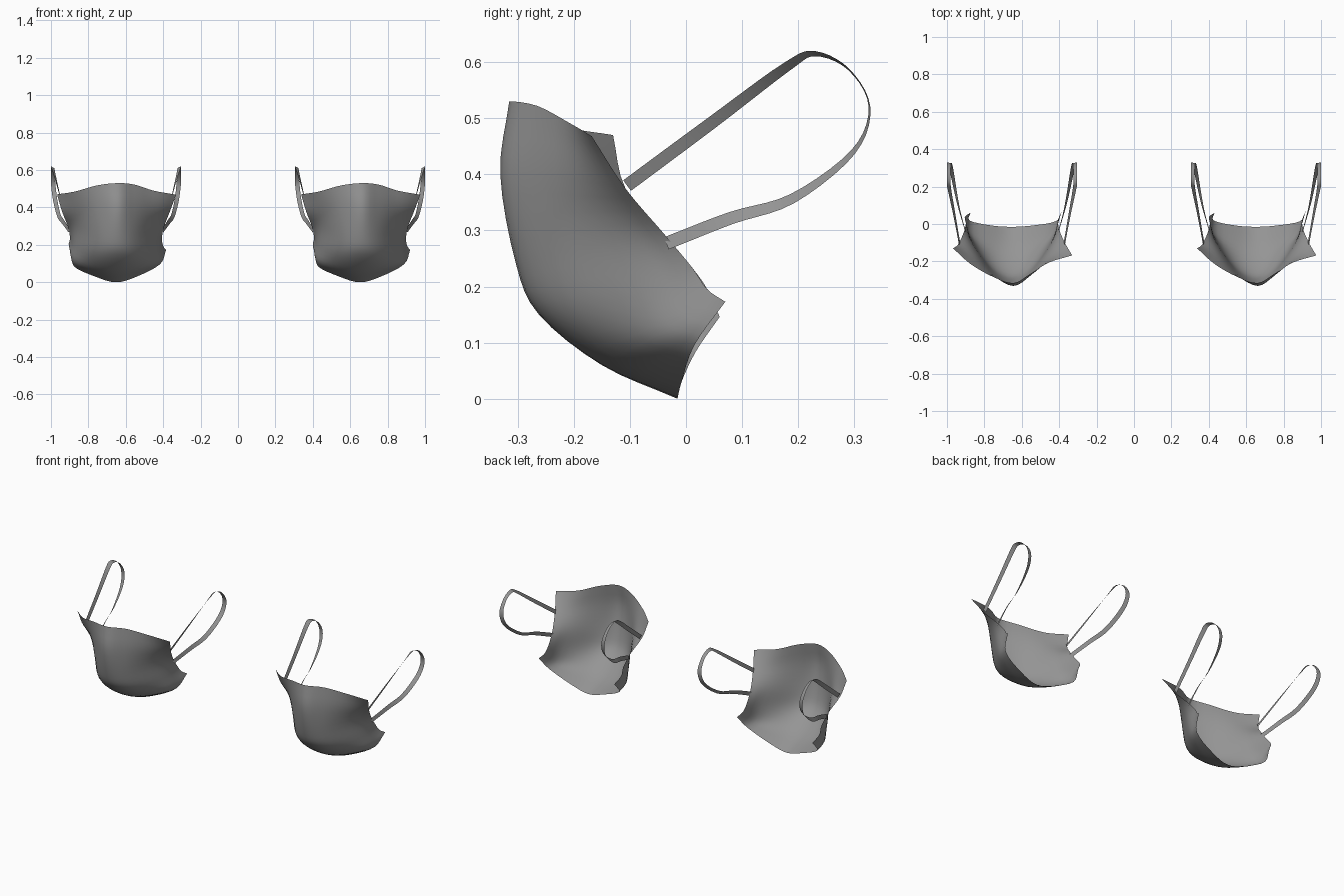
import bpy, math
from mathutils import Vector

if "Cube" in bpy.data.objects:
    bpy.data.objects.remove(bpy.data.objects["Cube"])

OFFSETS = (-0.6525, 0.6525)


def catmull(pts, n):
    """Smooth curve through pts, n samples per span."""
    p = [Vector(q) for q in pts]
    p = [2 * p[0] - p[1]] + p + [2 * p[-1] - p[-2]]
    out = []
    for i in range(1, len(p) - 2):
        a, b, c, d = p[i - 1:i + 3]
        for k in range(n):
            t = k / n
            out.append(0.5 * (2 * b + (c - a) * t + (2 * a - 5 * b + 4 * c - d) * t * t
                              + (3 * b - a - 3 * c + d) * t ** 3))
    return out + [p[-2]]


fabric = bpy.data.materials.new("dark_fabric")
fabric.diffuse_color = (.3, .3, .3, 1)
fabric.use_nodes = True
fabric.node_tree.nodes["Principled BSDF"].inputs["Base Color"].default_value = fabric.diffuse_color


def sheet(name, grid, offset):
    """Single-layer surface from rows of points."""
    w = len(grid[0])
    faces = [(r * w + c, (r + 1) * w + c, (r + 1) * w + c + 1, r * w + c + 1)
             for r in range(len(grid) - 1) for c in range(w - 1)]
    me = bpy.data.meshes.new(name)
    me.from_pydata([tuple(v) for row in grid for v in row], [], faces)
    me.polygons.foreach_set("use_smooth", [True] * len(faces))
    me.materials.append(fabric)
    ob = bpy.data.objects.new(name, me)
    ob.location.x = offset
    bpy.context.collection.objects.link(ob)
    return ob


# Half of the mask, rows from nose edge to chin edge, centre to side
half = [
    [(.01, -.315, .530), (.10, -.265, .522), (.20, -.205, .490), (.322, -.168, .468)],
    [(.008, -.331, .400), (.10, -.275, .400), (.20, -.185, .388), (.287, -.108, .375)],
    [(.005, -.303, .240), (.10, -.258, .255), (.20, -.130, .280), (.256, -.040, .295)],
    [(.005, -.262, .150), (.11, -.218, .155), (.215, -.085, .185), (.246, .010, .235)],
    [(0, -.150, .060), (.11, -.130, .075), (.225, -.050, .115), (.252, .038, .195)],
    [(0, -.015, .000), (.11, -.008, .030), (.235, .015, .096), (.268, .070, .173)],
]
# The wearer's other side differs at the free edges
left_side = {
    0: [(.10, -.283, .518), (.22, -.215, .485), (.315, -.130, .470)],
    5: [(.11, -.008, .030), (.225, .018, .085), (.222, .060, .146)],
}

rows = []
for i, h in enumerate(half):
    full = [(-x, y, z) for x, y, z in reversed(left_side.get(i, h[1:]))] + h
    rows.append(catmull(full, 4))
columns = [catmull(col, 4) for col in zip(*rows)]
mask_grid = [list(r) for r in zip(*columns)]

# Ear loop centre line, from upper to lower attachment
loop_path = [(.280, -.105, .380), (.308, .050, .495), (.333, .180, .592), (.340, .230, .615),
             (.340, .290, .587), (.335, .327, .520), (.325, .298, .440), (.305, .190, .357),
             (.282, .080, .322), (.250, -.035, .277)]


def strap_grid(side):
    line = catmull(loop_path, 5)
    n = len(line)
    edges = [[], []]
    for k, p in enumerate(line):
        t = line[min(k + 1, n - 1)] - line[max(k - 1, 0)]
        flat = Vector((0, -t.z, t.y)).normalized()
        # the ribbon twists from sideways on the legs to crosswise at the ear
        a = math.radians(15 + 70 * math.sin(math.pi * k / (n - 1)) ** 2)
        w = (flat * math.cos(a) + Vector((1, 0, 0)) * math.sin(a)) * .012
        for e, s in zip(edges, (-1, 1)):
            v = p + w * s
            e.append(Vector((min(v.x, .3475) * side, v.y, v.z)))
    return edges


for n, off in enumerate(OFFSETS, 1):
    sheet(f"mask_body_{n}", mask_grid, off)
    for side, label in ((-1, "left"), (1, "right")):
        sheet(f"ear_loop_{label}_{n}", strap_grid(side), off)
